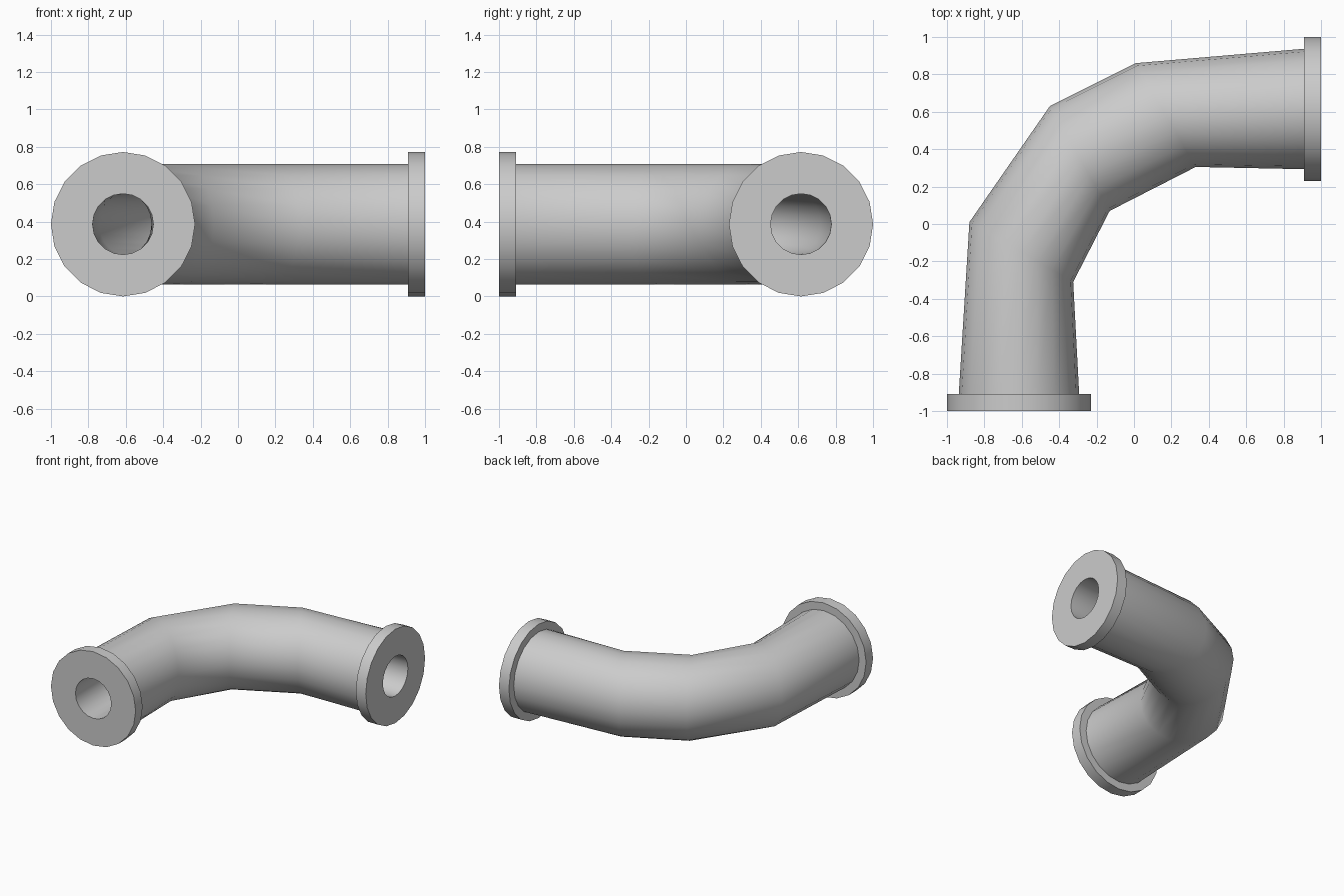
import bpy, bmesh
from math import cos, sin, tau, radians
from mathutils import Vector

if "Cube" in bpy.data.objects:
    bpy.data.objects.remove(bpy.data.objects["Cube"])

SIDES = 20
ZC = 0.39          # height of the pipe centreline
PIPE_R = 0.3225
FLANGE_R = 0.386
BORE = 0.505       # bore size relative to the pipe

# Mitre lines in plan: outer and inner bend points of each joint
START = ((-0.937, -0.91), (-0.293, -0.91))
END = ((0.91, 0.937), (0.91, 0.293))
JOINTS = [((-0.88, 0.01), (-0.325, -0.31)),
          ((-0.45, 0.63), (-0.13, 0.07)),
          ((0.01, 0.86), (0.33, 0.305))]


def ring(bm, joint, scale=1.0, shift=(0, 0)):
    """Elliptical ring of vertices standing on a mitre line."""
    a, b = Vector(joint[0]), Vector(joint[1])
    mid, half = (a + b) / 2 + Vector(shift), (a - b) / 2 * scale
    verts = []
    for i in range(SIDES):
        t = tau * i / SIDES
        p = mid + half * cos(t)
        verts.append(bm.verts.new((p.x, p.y, ZC + PIPE_R * scale * sin(t))))
    return verts


bm = bmesh.new()
big = FLANGE_R / PIPE_R
s_out, e_out = (0, -0.09), (0.09, 0)

# Outer skin with a flange at each end, then back through the bore
rings = [ring(bm, START, big, s_out), ring(bm, START, big), ring(bm, START)]
rings += [ring(bm, j) for j in JOINTS]
rings += [ring(bm, END), ring(bm, END, big), ring(bm, END, big, e_out)]
rings += [ring(bm, END, BORE, e_out)]
rings += [ring(bm, j, BORE) for j in reversed(JOINTS)]
rings += [ring(bm, START, BORE, s_out)]

for k, r in enumerate(rings):
    n = rings[(k + 1) % len(rings)]
    for i in range(SIDES):
        j = (i + 1) % SIDES
        bm.faces.new((r[i], r[j], n[j], n[i]))
bmesh.ops.recalc_face_normals(bm, faces=bm.faces)

mesh = bpy.data.meshes.new("flanged_pipe_elbow")
bm.to_mesh(mesh)
bm.free()
pipe = bpy.data.objects.new("flanged_pipe_elbow", mesh)
bpy.context.collection.objects.link(pipe)
pipe.location.z = FLANGE_R - ZC

# Smooth the tube, keep the flange rims crisp
bpy.context.view_layer.objects.active = pipe
pipe.select_set(True)
bpy.ops.object.shade_smooth_by_angle(angle=radians(40))
